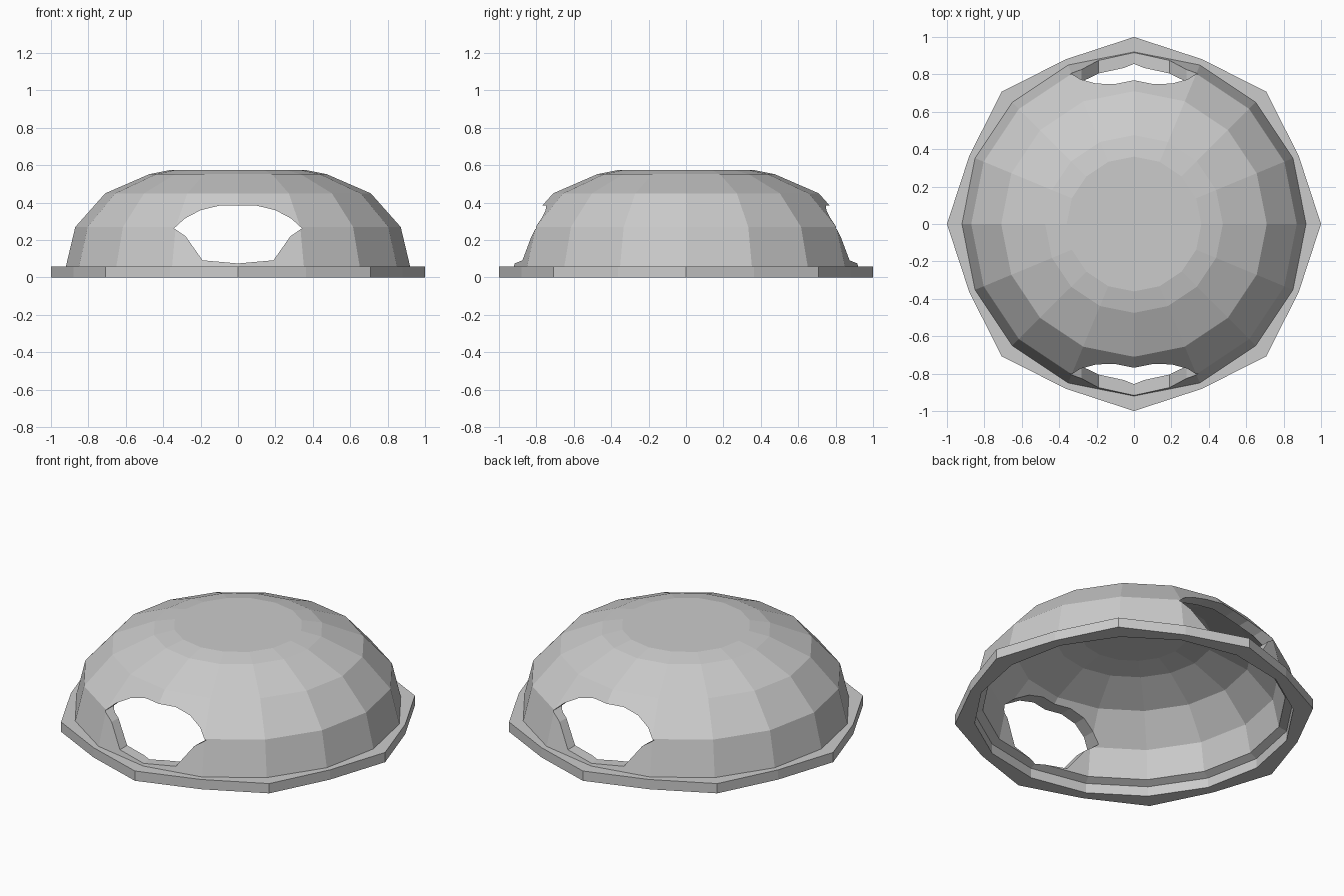
import bpy, bmesh
from math import sin, cos, pi

if "Cube" in bpy.data.objects:
    bpy.data.objects.remove(bpy.data.objects["Cube"])

SIDES = 16


def make_object(name, bm):
    bmesh.ops.recalc_face_normals(bm, faces=bm.faces)
    mesh = bpy.data.meshes.new(name)
    bm.to_mesh(mesh)
    bm.free()
    obj = bpy.data.objects.new(name, mesh)
    bpy.context.collection.objects.link(obj)
    return obj


def ring(bm, r, z, r_odd=None):
    """Ring of vertices; every second one may use another radius."""
    verts = []
    for i in range(SIDES):
        rad = r_odd if (r_odd and i % 2) else r
        a = 2 * pi * i / SIDES
        verts.append(bm.verts.new((rad * cos(a), rad * sin(a), z)))
    return verts


# Dome shell with base flange: (radius, height, radius of odd vertices)
profile = [
    # inside, from the crown down
    (0.30, 0.53, None), (0.44, 0.505, None), (0.66, 0.415, None),
    (0.81, 0.25, None), (0.845, 0.08, None),
    # flange
    (0.89, 0.06, None), (0.89, 0.0, None),
    (1.0, 0.0, 0.953), (1.0, 0.06, 0.953),
    # outside, up to the crown
    (0.92, 0.06, None), (0.87, 0.27, None), (0.71, 0.45, None),
    (0.475, 0.552, None), (0.36, 0.575, None),
]
bm = bmesh.new()
rings = [ring(bm, *p) for p in profile]
for a, b in zip(rings, rings[1:]):
    for i in range(SIDES):
        j = (i + 1) % SIDES
        bm.faces.new((a[i], a[j], b[j], b[i]))
bm.faces.new(rings[0])
bm.faces.new(rings[-1])
dome = make_object("dome_shell", bm)

# Opening cutter: symmetric outline pushed through front and back
half = [(0.19, 0.092), (0.28, 0.22), (0.342, 0.263), (0.285, 0.315),
        (0.2, 0.36), (0.1, 0.384)]
outline = [(0.0, 0.075)] + half + [(-x, z) for x, z in reversed(half)]
bm = bmesh.new()
face = bm.faces.new([bm.verts.new((x, -1.2, z)) for x, z in outline])
ext = bmesh.ops.extrude_face_region(bm, geom=[face], use_keep_orig=True)
moved = [v for v in ext["geom"] if isinstance(v, bmesh.types.BMVert)]
bmesh.ops.translate(bm, verts=moved, vec=(0, 2.4, 0))
cutter = make_object("opening_cutter", bm)
cutter.hide_render = True

# Cut the front and back openings
mod = dome.modifiers.new("openings", 'BOOLEAN')
mod.operation = 'DIFFERENCE'
mod.solver = 'EXACT'
mod.object = cutter
bpy.context.view_layer.objects.active = dome
dome.select_set(True)
bpy.ops.object.modifier_apply(modifier=mod.name)
bpy.data.objects.remove(cutter, do_unlink=True)
